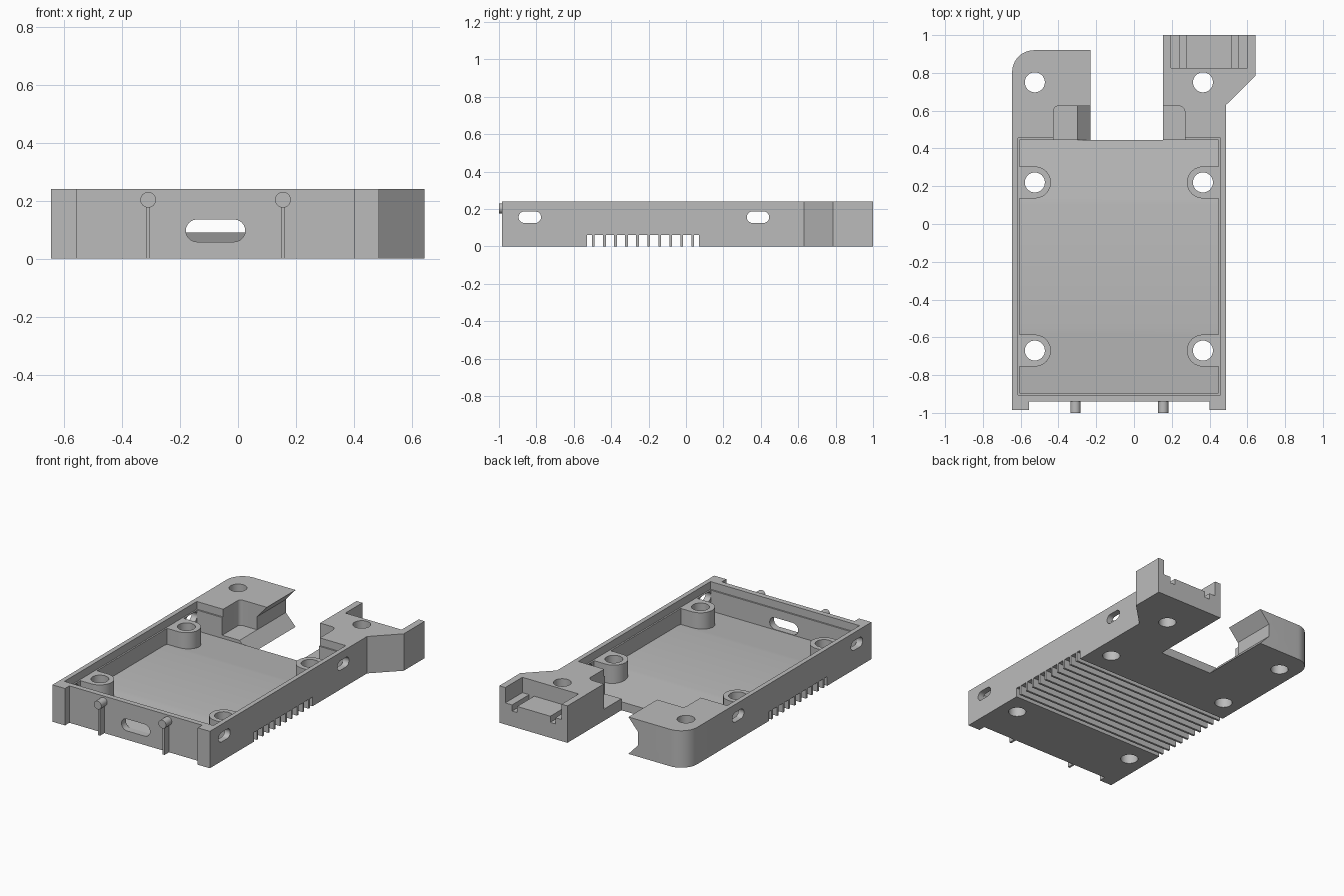
import bpy, bmesh
from math import cos, sin, radians

old = bpy.data.objects.get("Cube")
if old:
    bpy.data.objects.remove(old, do_unlink=True)

grey = bpy.data.materials.new("plain grey")
grey.use_nodes = True
COLOUR = (0.5, 0.5, 0.5, 1)
grey.diffuse_color = COLOUR
grey.node_tree.nodes["Principled BSDF"].inputs["Base Color"].default_value = COLOUR

H = 0.24            # overall height
LEDGE = 0.19        # lid ledge and boss tops
FLOOR = 0.055       # floor at both ends
PAD = 0.09          # floor above the fins


def arc(cx, cy, r, a0, a1, n=12):
    return [(cx + r * cos(radians(a0 + (a1 - a0) * i / n)),
             cy + r * sin(radians(a0 + (a1 - a0) * i / n))) for i in range(n + 1)]


def circle(cx, cy, r):
    return arc(cx, cy, r, 0, 360, 40)[:-1]


def rect(u0, u1, v0, v1):
    return [(u0, v0), (u1, v0), (u1, v1), (u0, v1)]


def stadium(u0, u1, v0, v1):
    r, v = (v1 - v0) / 2, (v0 + v1) / 2
    return arc(u1 - r, v, r, -90, 90) + arc(u0 + r, v, r, 90, 270)


def prism(name, outline, axis, lo, hi):
    """Extrude a 2D outline along an axis from lo to hi."""
    place = {"x": lambda u, v, w: (w, u, v),
             "y": lambda u, v, w: (u, w, v),
             "z": lambda u, v, w: (u, v, w)}[axis]
    bm = bmesh.new()
    a, b = [[bm.verts.new(place(u, v, w)) for u, v in outline] for w in (lo, hi)]
    bm.faces.new(a)
    bm.faces.new(b)
    for i in range(len(a)):
        j = (i + 1) % len(a)
        bm.faces.new((a[i], a[j], b[j], b[i]))
    bmesh.ops.recalc_face_normals(bm, faces=bm.faces)
    mesh = bpy.data.meshes.new(name)
    bm.to_mesh(mesh)
    bm.free()
    mesh.materials.append(grey)
    ob = bpy.data.objects.new(name, mesh)
    bpy.context.collection.objects.link(ob)
    return ob


def boolean(outline, axis, lo, hi, operation="DIFFERENCE"):
    """Cut from or add to the body, then drop the helper."""
    tool = prism("helper", outline, axis, lo, hi)
    tool.hide_render = True
    mod = body.modifiers.new("shape", "BOOLEAN")
    mod.operation, mod.solver, mod.object = operation, "EXACT", tool
    bpy.context.view_layer.objects.active = body
    bpy.ops.object.modifier_apply(modifier=mod.name)
    bpy.data.objects.remove(tool, do_unlink=True)


# Body outline with two arms at the back
outline = [(-0.645, -0.985), (-0.555, -0.985), (-0.555, -0.94), (0.4, -0.94),
           (0.4, -0.985), (0.487, -0.985), (0.487, 0.63), (0.643, 0.785),
           (0.643, 1.0), (0.153, 1.0), (0.153, 0.445), (-0.23, 0.445), (-0.23, 0.92)]
outline += arc(-0.53, 0.805, 0.115, 90, 180)
body = prism("tray_body", outline, "z", 0, H)

# Main cavity with gently ramped floor, and the lid ledge around it
boolean([(-0.895, 0.3), (-0.895, FLOOR), (-0.55, PAD), (0.105, PAD),
         (0.445, FLOOR), (0.445, 0.3)], "x", -0.605, 0.447)
boolean(rect(-0.615, 0.457, -0.905, 0.455), "z", LEDGE, 0.3)

# Screw bosses merging into the side walls
for y in (-0.67, 0.22):
    left = arc(-0.525, y, 0.085, -90, 90) + [(-0.63, y + 0.085), (-0.63, y - 0.085)]
    right = arc(0.365, y, 0.085, 90, 270) + [(0.47, y - 0.085), (0.47, y + 0.085)]
    boolean(left, "z", 0.02, LEDGE, "UNION")
    boolean(right, "z", 0.02, LEDGE, "UNION")

# Slanted groove along the inner face of the short arm
boolean([(-0.15, H), (-0.23, H), (-0.3, 0.16), (-0.3, 0.075), (-0.23, 0), (-0.15, 0)],
        "y", 0.445, 0.95)

# Rounded pockets where the arms meet the cavity
boolean([(-0.425, 0.44), (-0.2, 0.44), (-0.2, 0.625)] + arc(-0.4, 0.6, 0.025, 90, 180),
        "z", 0.075, 0.3)
boolean([(0.1, 0.44), (0.27, 0.44)] + arc(0.235, 0.59, 0.035, 0, 90) + [(0.1, 0.625)],
        "z", 0.075, 0.3)

# Connector seat at the end of the long arm, with two deeper channels
boolean(rect(0.195, 0.6, 0.825, 1.1), "z", 0.14, 0.3)
for x in (0.24, 0.515):
    boolean(rect(x, x + 0.036, 0.825, 1.1), "z", 0.1, 0.2)

# Screw holes
for x in (-0.525, 0.365):
    for y in (-0.67, 0.22, 0.75):
        boolean(circle(x, y, 0.053), "z", -0.1, 0.4)

# Side and front slots
for y in (-0.895, 0.325):
    boolean(stadium(y, y + 0.12, 0.125, 0.187), "x", -0.8, 0.8)
boolean(stadium(-0.18, 0.025, 0.058, 0.135), "y", -1.1, -0.88)

# Cooling fins left standing between grooves in the underside
PITCH, FIN = 0.059, 0.014
first, last = -0.53, 0.07
fins = [first + 0.035 + i * PITCH for i in range(10)]
starts = [first] + [y + FIN / 2 for y in fins]
ends = [y - FIN / 2 for y in fins] + [last]
for a, b in zip(starts, ends):
    boolean(rect(-0.8, 0.8, a, b), "z", -0.1, 0.06)

# Front pegs on thin ribs
parts = [body]
for side, x in (("right", -0.31), ("left", 0.155)):
    parts.append(prism(side + "_front_peg", circle(x, 0.203, 0.027), "y", -1.0, -0.93))
    parts.append(prism(side + "_front_rib", rect(x - 0.007, x + 0.007, 0, 0.19),
                       "y", -0.985, -0.93))

# Smooth the round surfaces, keep the edges sharp
bpy.ops.object.select_all(action="DESELECT")
for ob in parts:
    ob.select_set(True)
bpy.context.view_layer.objects.active = body
bpy.ops.object.shade_smooth_by_angle(angle=radians(20))
